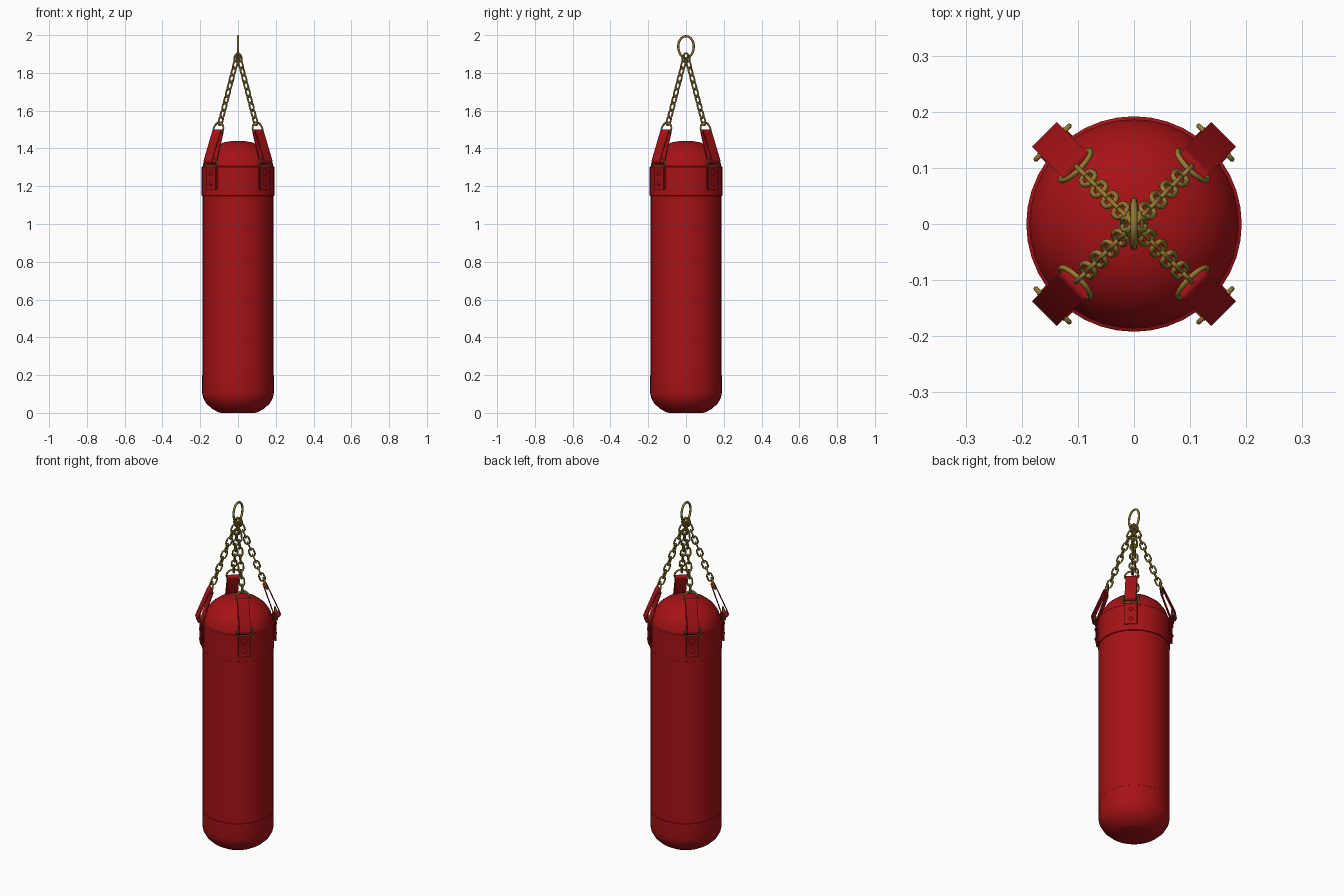
import bpy, bmesh, math
from mathutils import Vector
from math import sin, cos, pi

if "Cube" in bpy.data.objects:
    bpy.data.objects.remove(bpy.data.objects["Cube"])

def material(name, rgb):
    m = bpy.data.materials.new(name)
    m.diffuse_color = (*rgb, 1)
    m.use_nodes = True
    m.node_tree.nodes["Principled BSDF"].inputs["Base Color"].default_value = m.diffuse_color
    return m

RED = material("red leather", (0.38, 0.006, 0.008))
BRASS = material("aged brass", (0.29, 0.195, 0.03))
Z = Vector((0, 0, 1))

def finish(name, bm, mat, angle=40):
    bmesh.ops.recalc_face_normals(bm, faces=bm.faces)
    me = bpy.data.meshes.new(name)
    bm.to_mesh(me)
    bm.free()
    me.materials.append(mat)
    for p in me.polygons:
        p.use_smooth = True
    me.set_sharp_from_angle(angle=math.radians(angle))
    ob = bpy.data.objects.new(name, me)
    bpy.context.collection.objects.link(ob)
    return ob

def bridge(bm, a, b):
    for i in range(len(a)):
        j = (i + 1) % len(a)
        bm.faces.new((a[i], a[j], b[j], b[i]))

def lathe(name, profile, mat, n=40):
    bm = bmesh.new()
    rings = [[bm.verts.new((r * cos(2 * pi * i / n), r * sin(2 * pi * i / n), z))
              for i in range(n)] for r, z in profile]
    for a, b in zip(rings, rings[1:]):
        bridge(bm, a, b)
    bm.faces.new(rings[0])
    bm.faces.new(rings[-1])
    return finish(name, bm, mat)

def add_loop(bm, pts, c, u, v, r, n=8):
    """Closed round wire through 2D points in the plane u, v about c."""
    nrm = u.cross(v)
    P = [c + u * a + v * b for a, b in pts]
    rings = []
    for i, p in enumerate(P):
        t = (P[(i + 1) % len(P)] - P[i - 1]).normalized()
        out = t.cross(nrm)
        rings.append([bm.verts.new(p + (out * cos(2 * pi * k / n) + nrm * sin(2 * pi * k / n)) * r)
                      for k in range(n)])
    for i in range(len(rings)):
        bridge(bm, rings[i], rings[(i + 1) % len(rings)])

def capsule(p, q, rp, rq, n=8):
    """Outline round two points with end radii rp and rq."""
    a = math.atan2(q[1] - p[1], q[0] - p[0])
    arc = lambda c, r, s: [(c[0] + r * cos(s + pi * i / n), c[1] + r * sin(s + pi * i / n))
                           for i in range(n + 1)]
    return arc(q, rq, a - pi / 2) + arc(p, rp, a + pi / 2)

def add_band(bm, outer, inner, d, t, hw):
    """Flat strap loop: (radius, z) outlines extruded sideways along t."""
    def ring(pts, s):
        return [bm.verts.new(d * r + Z * z + t * s) for r, z in pts]
    oa, ob, ia, ib = ring(outer, -hw), ring(outer, hw), ring(inner, -hw), ring(inner, hw)
    bridge(bm, oa, ob)
    bridge(bm, ib, ia)
    bridge(bm, ia, oa)
    bridge(bm, ob, ib)

# Bag body, bottom cap, top collar and dome
lathe("bag_body", [(0.188, 0.18), (0.188, 1.17)], RED)
lathe("bottom_cap", [(0.09, 0.0), (0.105, 0.004), (0.14, 0.024), (0.168, 0.05), (0.185, 0.08),
                     (0.19, 0.105), (0.19, 0.197), (0.187, 0.2)], RED)
lathe("top_collar", [(0.187, 1.147), (0.192, 1.15), (0.192, 1.303), (0.187, 1.307)], RED)
lathe("top_dome", [(0.188, 1.295), (0.184, 1.32), (0.172, 1.352), (0.148, 1.387), (0.115, 1.414),
                   (0.075, 1.432), (0.035, 1.439), (0.008, 1.44)], RED)

# Hanging ring, slightly pear shaped
bm = bmesh.new()
ring_pts = [((0.041 + 0.003 * sin(a)) * cos(a), 0.058 * sin(a))
            for a in (2 * pi * i / 32 for i in range(32))]
add_loop(bm, ring_pts, Vector((0, 0, 1.936)), Vector((0, 1, 0)), Z, 0.006)
finish("hanging_ring", bm, BRASS, 60)

# Four hangers on the diagonals
for k, side in enumerate(("back_right", "back_left", "front_left", "front_right")):
    ang = pi / 4 + k * pi / 2
    d = Vector((cos(ang), sin(ang), 0))
    t = Vector((-sin(ang), cos(ang), 0))

    # Lower tab folded round the buckle
    bm = bmesh.new()
    add_band(bm, [(0.186, 1.185), (0.203, 1.18), (0.203, 1.305), (0.211, 1.318), (0.205, 1.328), (0.19, 1.318)],
             [(0.191, 1.19), (0.198, 1.19), (0.198, 1.3), (0.206, 1.316), (0.204, 1.322), (0.194, 1.312)],
             d, t, 0.034)
    finish("lower_tab_" + side, bm, RED, 35)

    # Rivets on the tab
    bm = bmesh.new()
    for z in (1.212, 1.27):
        prev = None
        for r, h in ((0.011, 0.2), (0.010, 0.206), (0.006, 0.209)):
            cur = [bm.verts.new(d * h + t * (r * cos(2 * pi * i / 12)) + Z * (z + r * sin(2 * pi * i / 12)))
                   for i in range(12)]
            if prev:
                bridge(bm, prev, cur)
            prev = cur
        bm.faces.new(prev)
    finish("tab_rivets_" + side, bm, RED, 60)

    # Rectangular buckle joining tab and strap
    bm = bmesh.new()
    add_loop(bm, [(-0.038, -0.02), (0.038, -0.02), (0.042, -0.016), (0.042, 0.016), (0.038, 0.02),
                  (-0.038, 0.02), (-0.042, 0.016), (-0.042, -0.016)],
             d * 0.205 + Z * 1.328, t, Z, 0.0045)
    finish("buckle_" + side, bm, BRASS, 60)

    # Upper strap loop
    bm = bmesh.new()
    p, q = (0.207, 1.335), (0.15, 1.489)
    add_band(bm, capsule(p, q, 0.019, 0.012), capsule(p, q, 0.014, 0.007), d, t, 0.031)
    finish("strap_" + side, bm, RED, 35)

    # D ring through the top of the strap
    bm = bmesh.new()
    arch = [(0.037 * cos(pi * i / 12), 0.008 + 0.042 * sin(pi * i / 12)) for i in range(13)]
    add_loop(bm, arch + [(-0.035, 0.0), (0.035, 0.0)], d * 0.15 + Z * 1.49, t,
             (Z - d * 0.25).normalized(), 0.005)
    finish("d_ring_" + side, bm, BRASS, 60)

    # Chain of alternating links
    bm = bmesh.new()
    top, low = Vector((0, 0, 1.9)), d * 0.136 + Z * 1.528
    ax = (low - top).normalized()
    cross = ax.cross(t)
    n = 10
    pitch = (low - top).length / n
    for i in range(n):
        c = top + ax * pitch * (i + 0.5)
        half = pitch / 2 + 0.0045
        w = 0.02 if i == 0 else 0.0135
        s = half - w
        pts = capsule((-s, 0), (s, 0), w, w, 6) if s > 0.001 else \
            [(half * cos(2 * pi * j / 14), w * sin(2 * pi * j / 14)) for j in range(14)]
        add_loop(bm, pts, c, ax, t if i % 2 == 0 else cross, 0.0048, 6)
    finish("chain_" + side, bm, BRASS, 70)
